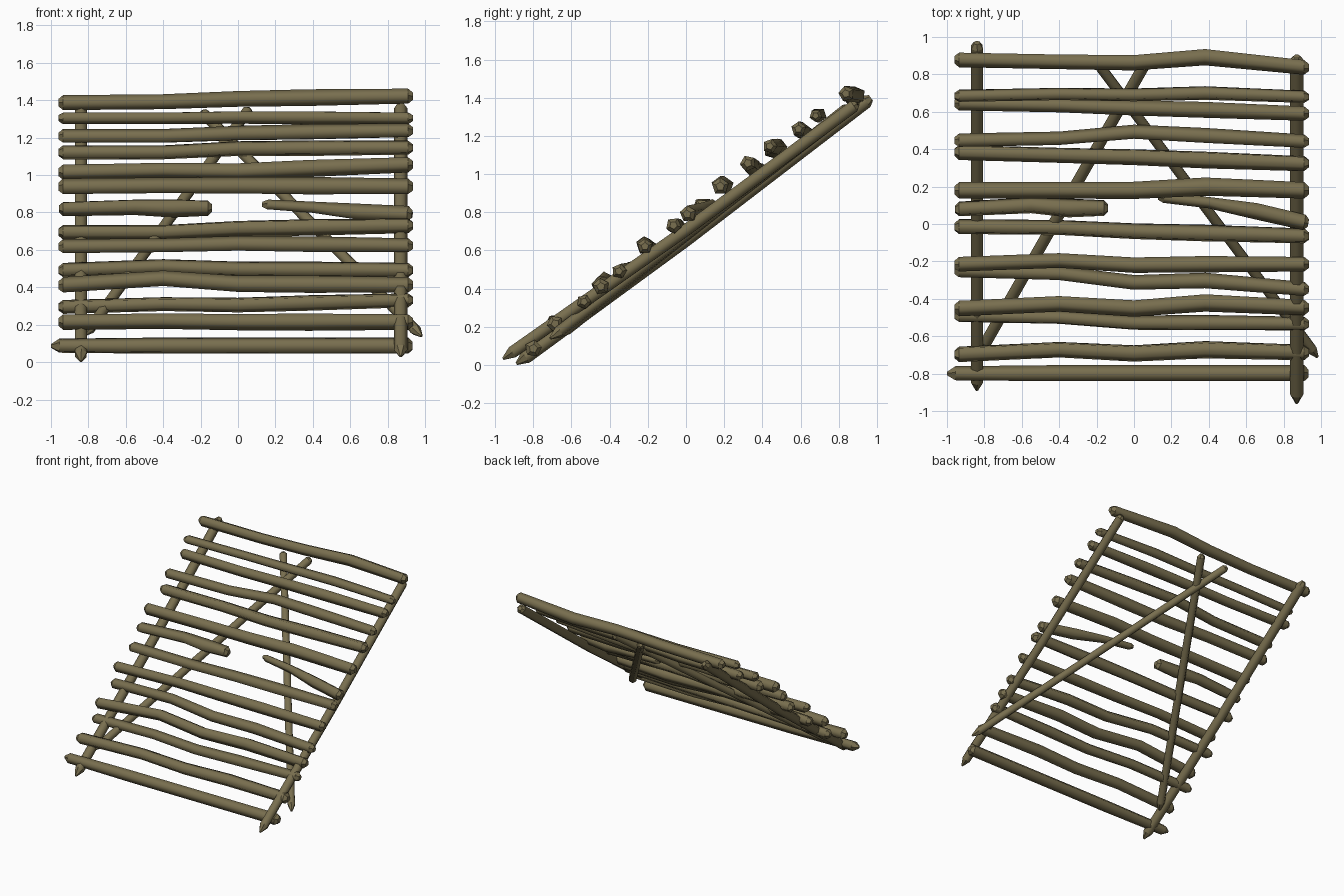
import bpy, bmesh, math, random
from mathutils import Vector

random.seed(4)
wood = bpy.data.materials.new("weathered olive wood")
wood.diffuse_color = (0.19, 0.158, 0.078, 1)


def log(name, pts, radii, tips=(0.025, 0.025), tip_scale=(0.5, 0.5), turn=None, sides=5):
    """Faceted log lofted along pts, with a short tapered tip at each end."""
    pts = [Vector(p) for p in pts]
    radii = list(radii)
    a = (pts[0] - pts[1]).normalized()
    b = (pts[-1] - pts[-2]).normalized()
    pts = [pts[0] + a * tips[0]] + pts + [pts[-1] + b * tips[1]]
    radii = [radii[0] * tip_scale[0]] + radii + [radii[-1] * tip_scale[1]]
    axis = (pts[-1] - pts[0]).normalized()
    # cross-section frame stays constant along the log
    ref = Vector((0, 0, 1)) if abs(axis.x) > 0.9 else Vector((1, 0, 0))
    u = (ref - axis * ref.dot(axis)).normalized()
    v = axis.cross(u)
    turn = random.uniform(0, 6.28) if turn is None else turn
    bm = bmesh.new()
    rings = []
    for p, r in zip(pts, radii):
        rings.append([bm.verts.new(p + r * (math.cos(turn + 2 * math.pi * i / sides) * u +
                                            math.sin(turn + 2 * math.pi * i / sides) * v))
                      for i in range(sides)])
    for k in range(len(rings) - 1):
        for i in range(sides):
            j = (i + 1) % sides
            f = bm.faces.new((rings[k][i], rings[k][j], rings[k + 1][j], rings[k + 1][i]))
            f.smooth = 0 < k < len(rings) - 2
    bm.faces.new(rings[0][::-1])
    bm.faces.new(rings[-1])
    for e in bm.edges:          # crisp edge where the tip begins
        if len({f.smooth for f in e.link_faces}) > 1:
            e.smooth = False
    bmesh.ops.recalc_face_normals(bm, faces=bm.faces)
    me = bpy.data.meshes.new(name)
    bm.to_mesh(me)
    bm.free()
    me.materials.append(wood)
    ob = bpy.data.objects.new(name, me)
    bpy.context.collection.objects.link(ob)
    return ob


# full slats: y at five stations, z at left / left-mid / centre / right, radius
XS = (-0.935, -0.4, 0.0, 0.38, 0.91)
SWELL = (0.95, 0.95, 1.0, 1.06, 0.95)
SLATS = [
    (.88, .87, .865, .895, .84, 1.405, 1.41, 1.425, 1.44, .043),
    (.685, .695, .69, .70, .68, 1.325, 1.325, 1.33, 1.325, .035),
    (.645, .635, .62, .61, .59, 1.225, 1.225, 1.24, 1.255, .041),
    (.445, .455, .49, .47, .44, 1.14, 1.14, 1.16, 1.165, .04),
    (.385, .37, .36, .345, .325, 1.035, 1.045, 1.04, 1.075, .044),
    (.18, .18, .18, .20, .18, .955, .96, .96, .955, .047),
    (-.015, -.02, -.04, -.05, -.065, .715, .715, .735, .75, .043),
    (-.215, -.195, -.22, -.215, -.215, .635, .64, .65, .64, .042),
    (-.25, -.265, -.315, -.305, -.35, .51, .53, .515, .51, .041),
    (-.45, -.425, -.45, -.42, -.445, .43, .465, .435, .43, .045),
    (-.49, -.50, -.53, -.53, -.535, .315, .33, .325, .35, .04),
    (-.695, -.67, -.69, -.67, -.685, .235, .24, .235, .235, .045),
]
for n, s in enumerate(SLATS):
    y, z, r = s[:5], s[5:9], s[9]
    zs = (z[0], z[1], z[2], z[2] * 0.55 + z[3] * 0.45, z[3])
    log(f"slat_{n + 1}", list(zip(XS, y, zs)), [r * 1.03 * k for k in SWELL])

# bottom slat with a pointed left tip
log("bottom_slat", [(-.955, -.80, .105), (-.4, -.80, .105), (.38, -.80, .105), (.91, -.80, .105)],
    (.04, .046, .046, .046), tips=(.045, .022), tip_scale=(.25, .5))

# broken slat in two pieces
log("broken_slat_left", [(-.935, .08, .84), (-.55, .10, .85), (-.35, .085, .845), (-.16, .085, .845)],
    (.041, .045, .053, .044), tips=(.022, .02))
log("broken_slat_right", [(.16, .14, .86), (.4, .115, .845), (.65, .07, .82), (.91, .01, .81)],
    (.028, .032, .046, .044), tips=(.03, .022))

# side rails, sharpened at the bottom
log("left_rail", [(-.84, -.84, .06), (-.84, 0, .675), (-.84, .945, 1.4)], (.036, .036, .036),
    tips=(.06, .03), tip_scale=(.2, .5), sides=6)
log("right_rail", [(.87, -.91, .085), (.87, 0, .725), (.87, .88, 1.375)], (.036, .036, .036),
    tips=(.06, .02), tip_scale=(.2, .5), sides=6)

# crossed braces underneath
log("brace_left", [(-.79, -.63, .2), (.05, .84, 1.36)], (.031, .031),
    tips=(.06, .02), tip_scale=(.25, .5), sides=6)
log("brace_right", [(.95, -.67, .19), (-.18, .84, 1.345)], (.031, .031),
    tips=(.06, .02), tip_scale=(.25, .5), sides=6)

# rest the lowest tip on the ground
low = min(v.co.z for o in bpy.data.objects for v in o.data.vertices)
for o in bpy.data.objects:
    o.location.z = -low
